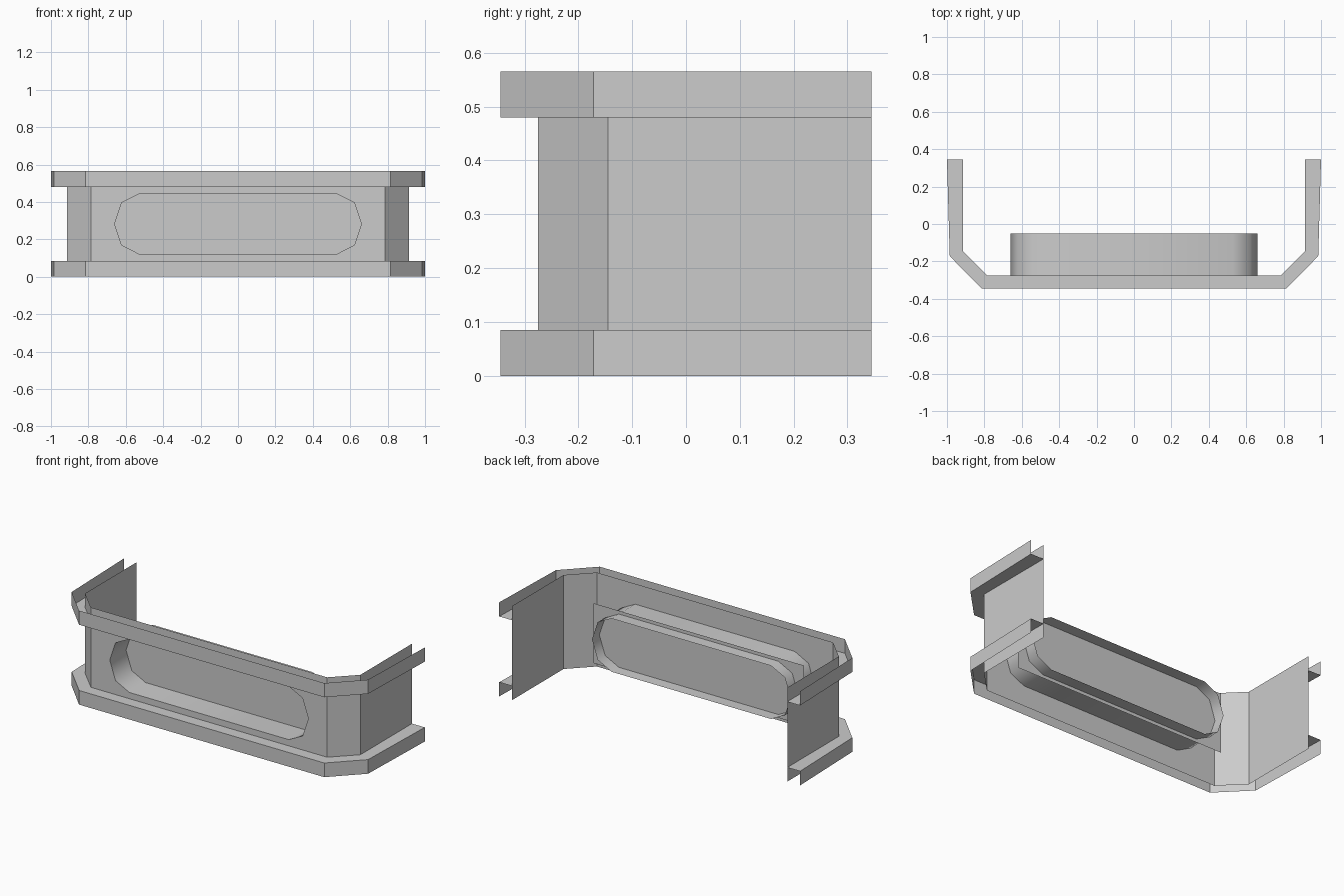
import bpy, bmesh, math

if "Cube" in bpy.data.objects:
    bpy.data.objects.remove(bpy.data.objects["Cube"])

H, LIP, ZC = 0.565, 0.085, 0.2825        # height, lip height, mid height
WALL_Y = -0.275


def finish(name, bm):
    bmesh.ops.remove_doubles(bm, verts=bm.verts, dist=1e-5)
    me = bpy.data.meshes.new(name)
    bm.to_mesh(me)
    bm.free()
    ob = bpy.data.objects.new(name, me)
    bpy.context.collection.objects.link(ob)
    return ob


def strip(bm, a, b, closed=False):
    """Quads between two matching rows of points."""
    va = [bm.verts.new(p) for p in a]
    vb = [bm.verts.new(p) for p in b]
    n = len(a)
    for i in range(n if closed else n - 1):
        j = (i + 1) % n
        bm.faces.new((va[i], va[j], vb[j], vb[i]))


def mirrored(half):
    return half + [(-x, y) for x, y in reversed(half)]


def at(path, z):
    return [(x, y, z) for x, y in path]


# Plan outlines, from left back end to right back end
outer = mirrored([(-1.0, 0.345), (-0.985, -0.172), (-0.815, -0.345)])
inner = mirrored([(-0.915, 0.345), (-0.915, -0.145), (-0.785, WALL_Y)])

# Open lips: outer face plus the ledge joining it to the wall
for name, z0, z1, ledge in (("lower_lip", 0, LIP, LIP),
                            ("upper_lip", H - LIP, H, H - LIP)):
    bm = bmesh.new()
    strip(bm, at(outer, z0), at(outer, z1))
    strip(bm, at(outer, ledge), at(inner, ledge))
    finish(name, bm)

# Side walls with chamfered corners
for name, path in (("left_wall", inner[:3]), ("right_wall", inner[3:])):
    bm = bmesh.new()
    strip(bm, at(path, 0), at(path, H))
    finish(name, bm)

# Slot outline: two half octagons joined by straight runs
slot = []
for side, start in ((1, -90), (-1, 90)):
    for k in range(5):
        t = math.radians(start + 45 * k)
        slot.append((side * 0.53 + 0.13 * math.cos(t), ZC + 0.16 * math.sin(t)))

# Front wall with the slot opening
bm = bmesh.new()
rect = [(-0.785, 0), (0.785, 0), (0.785, H), (-0.785, H)]
for loop in (rect, slot):
    vs = [bm.verts.new((x, WALL_Y, z)) for x, z in loop]
    for i, v in enumerate(vs):
        bm.edges.new((v, vs[(i + 1) % len(vs)]))
bmesh.ops.triangle_fill(bm, edges=bm.edges[:], use_beauty=True, normal=(0, -1, 0))
finish("front_wall", bm)

# Tube running back from the slot
bm = bmesh.new()
strip(bm, [(x, WALL_Y, z) for x, z in slot], [(x, -0.05, z) for x, z in slot], True)
tube = finish("slot_tube", bm)
bpy.context.view_layer.objects.active = tube
tube.select_set(True)
bpy.ops.object.shade_smooth_by_angle(angle=math.radians(60))

# Flat panel closing the tube part way along
bm = bmesh.new()
strip(bm, [(-0.7, -0.12, ZC - 0.18), (0.7, -0.12, ZC - 0.18)],
      [(-0.7, -0.12, ZC + 0.18), (0.7, -0.12, ZC + 0.18)])
finish("slot_back_panel", bm)
